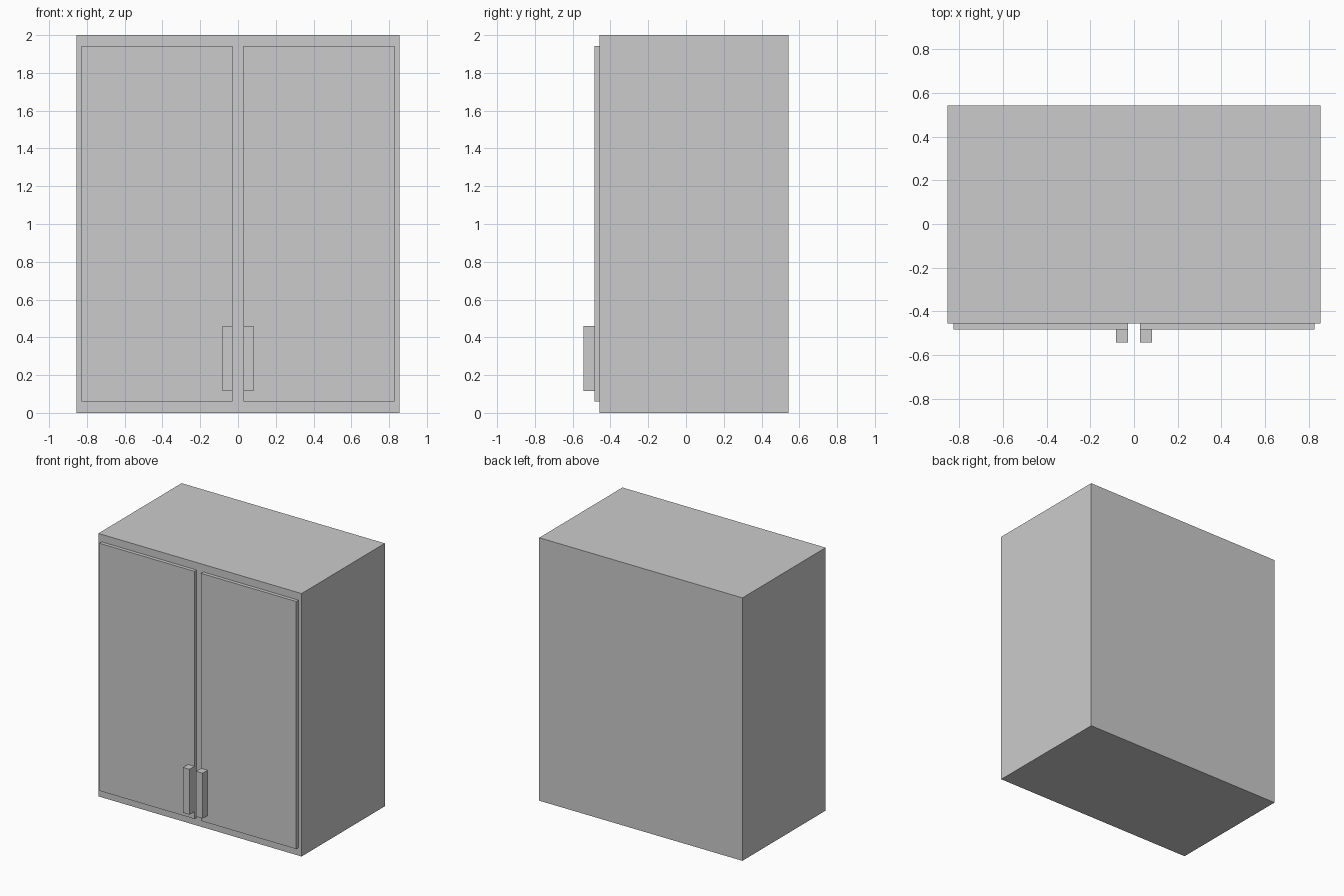
import bpy

if "Cube" in bpy.data.objects:
    bpy.data.objects.remove(bpy.data.objects["Cube"])


def box(name, x, y, z):
    """Box from (min, max) ranges on each axis."""
    lo, hi = zip(x, y, z)
    verts = [(a, b, c) for a in x for b in y for c in z]
    faces = [(0, 1, 3, 2), (4, 6, 7, 5), (0, 4, 5, 1),
             (2, 3, 7, 6), (0, 2, 6, 4), (1, 5, 7, 3)]
    mesh = bpy.data.meshes.new(name)
    mesh.from_pydata(verts, [], faces)
    obj = bpy.data.objects.new(name, mesh)
    bpy.context.collection.objects.link(obj)
    return obj


# Cabinet body
box("cabinet_body", (-0.855, 0.855), (-0.457, 0.543), (0, 2))

# Pair of doors with handles at the inner lower corners
for side, s in (("left", -1), ("right", 1)):
    def span(a, b):
        return tuple(sorted((s * a, s * b)))
    box(side + "_door", span(0.028, 0.828), (-0.484, -0.457), (0.06, 1.943))
    box(side + "_handle", span(0.028, 0.083), (-0.543, -0.484), (0.115, 0.46))
